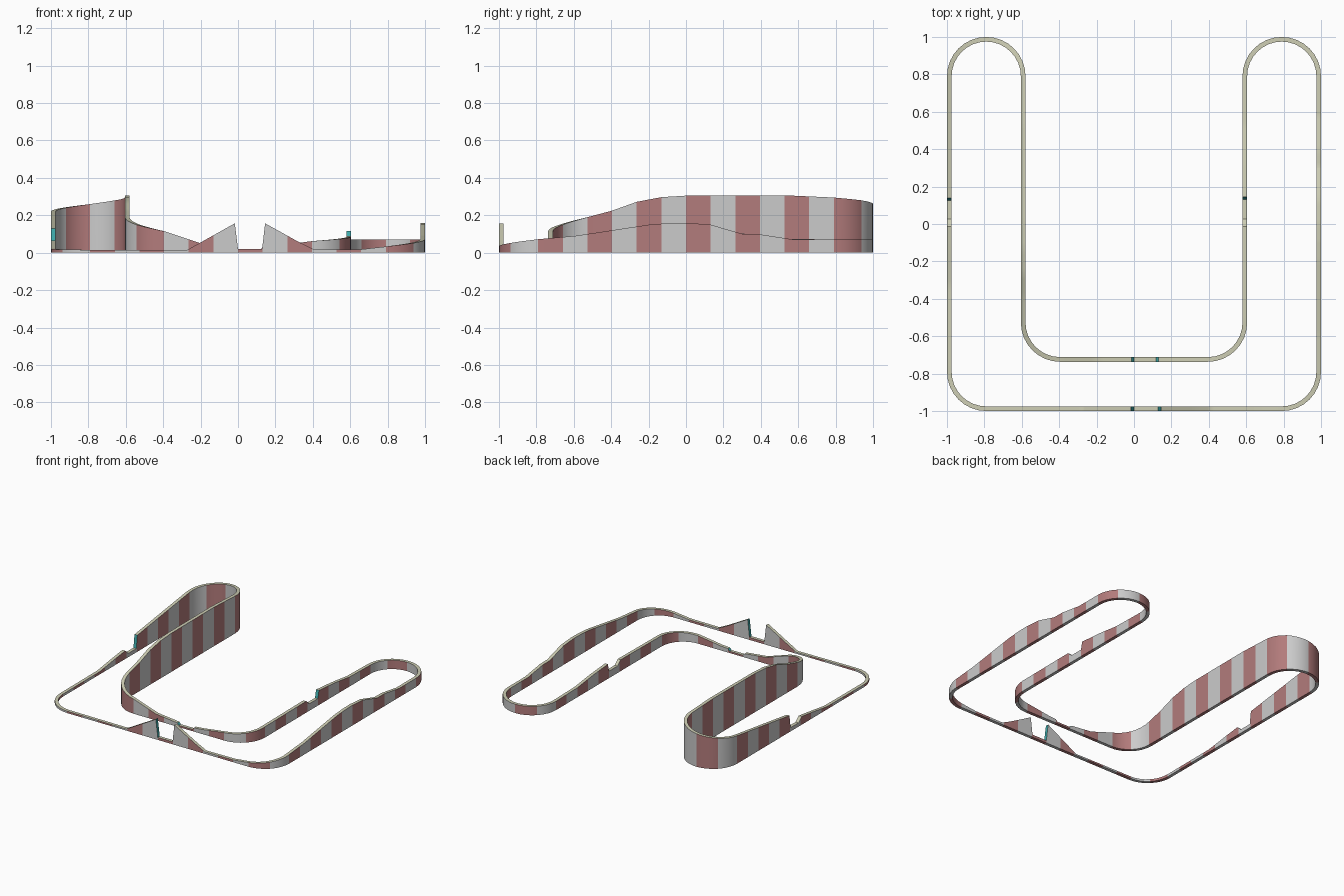
import bpy, bmesh, math

if "Cube" in bpy.data.objects:
    bpy.data.objects.remove(bpy.data.objects["Cube"])

S = 2 * 0.9875 / 15      # stripe length on straights
R = 1.5 * S              # bend radius, two stripes per quarter turn
HALF = 0.0125            # half wall thickness

# path as (stripe count, turn): 0 straight, 1 left, -1 right
ROUTE = [(12, 0), (2, 1), (12, 0), (4, 1), (10, 0), (2, -1),
         (6, 0), (2, -1), (10, 0), (4, 1), (12, 0), (2, 1)]

# wall height keyed by stripe number along the path
KEYS = [(0, .015), (3.9, .012), (5.87, .157), (6, .02), (6.98, .02), (7.1, .157),
        (8.5, .055), (9.1, .016), (11, .018), (12, .033), (13, .052), (14, .072),
        (15.5, .09), (17, .12), (18.5, .15), (19.3, .158), (20, .16), (21, .15),
        (22.3, .10), (23, .098), (24.4, .07), (30, .07), (32, .075), (33.5, .10),
        (34.9, .115), (35, .055), (35.8, .055), (36.1, .09), (40, .085), (42, .062),
        (43.5, .035), (44, .03), (44.1, .014), (45, .014), (45.1, .03), (46.5, .05),
        (48, .115), (49, .15), (50, .19), (51, .225), (52, .272), (53, .297),
        (54, .305), (58, .307), (60, .295), (61, .28), (62, .26), (64, .22),
        (68.95, .13), (69.05, .03), (69.8, .03), (70.1, .065), (71, .05),
        (72.5, .022), (76, .02), (78, .015)]


def height(u):
    for (a, ha), (b, hb) in zip(KEYS, KEYS[1:]):
        if a <= u <= b:
            return ha + (hb - ha) * (u - a) / (b - a)
    return KEYS[-1][1]


def locate(u):
    """Position and heading at path parameter u."""
    x, y, ang = -6 * S, -7.5 * S, 0.0
    for n, turn in ROUTE:
        t = min(u, n)
        if turn == 0:
            x += math.cos(ang) * t * S
            y += math.sin(ang) * t * S
        else:
            cx, cy = x - turn * R * math.sin(ang), y + turn * R * math.cos(ang)
            ang += turn * t * math.pi / 4
            x, y = cx + turn * R * math.sin(ang), cy - turn * R * math.cos(ang)
        u -= t
        if u <= 1e-9:
            break
    return x, y, ang


def material(name, rgb):
    m = bpy.data.materials.new(name)
    m.diffuse_color = (*rgb, 1)
    m.use_nodes = True
    m.node_tree.nodes["Principled BSDF"].inputs["Base Color"].default_value = m.diffuse_color
    return m


# cross-section rings: outer bottom, outer top, inner top, inner bottom
us = sorted({i / 4 for i in range(312)} | {k[0] for k in KEYS if k[0] < 78})
bm = bmesh.new()
rings = []
for u in us:
    x, y, a = locate(u)
    nx, ny = math.sin(a) * HALF, -math.cos(a) * HALF
    h = height(u)
    rings.append([bm.verts.new(p) for p in ((x + nx, y + ny, 0), (x + nx, y + ny, h),
                                            (x - nx, y - ny, h), (x - nx, y - ny, 0))])

# striped sides, cap rail on top, teal on the steep step faces
for i, u in enumerate(us):
    j = (i + 1) % len(us)
    end = us[j] if j else 78
    stripe = int((u + end) / 2) % 2
    slope = abs(height(end) - height(u)) / ((end - u) * S)
    cap = 3 if slope > 1.0 else 2
    for k, mat in enumerate((stripe, cap, stripe, stripe)):
        q = (k + 1) % 4
        f = bm.faces.new((rings[i][k], rings[j][k], rings[j][q], rings[i][q]))
        f.material_index = mat
bmesh.ops.recalc_face_normals(bm, faces=bm.faces)

mesh = bpy.data.meshes.new("striped_wall")
bm.to_mesh(mesh)
bm.free()
for name, rgb in (("red", (.45, .2, .2)), ("grey", (.8, .8, .8)),
                  ("cap_beige", (.62, .62, .46)), ("step_teal", (.05, .42, .42))):
    mesh.materials.append(material(name, rgb))
wall = bpy.data.objects.new("striped_wall", mesh)
bpy.context.collection.objects.link(wall)
bpy.context.view_layer.objects.active = wall
wall.select_set(True)
bpy.ops.object.shade_smooth_by_angle(angle=math.radians(30))
